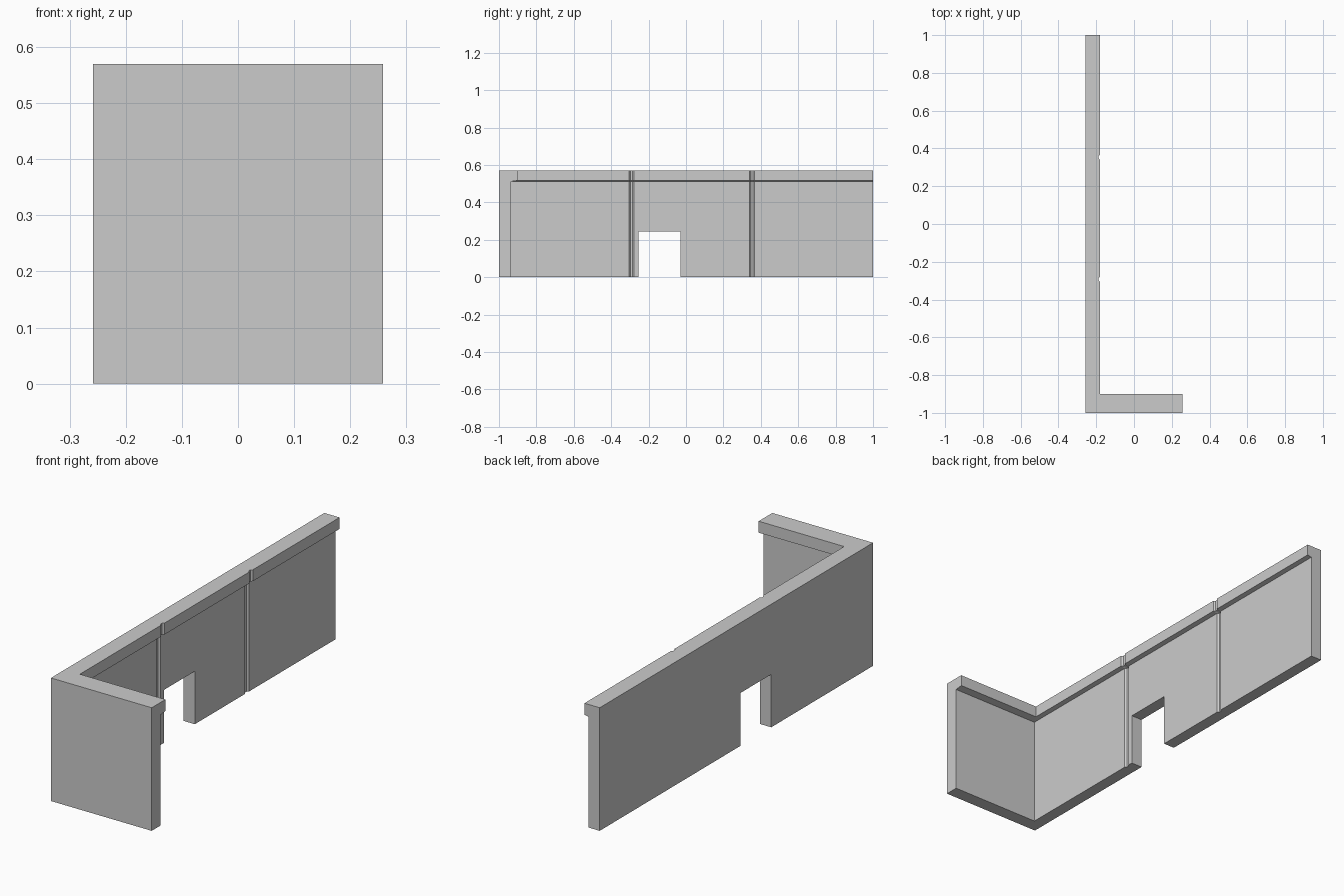
import bpy, bmesh

if "Cube" in bpy.data.objects:
    bpy.data.objects.remove(bpy.data.objects["Cube"])

X0, X1 = -0.258, 0.258
GROOVES = (-0.292, 0.353)      # y positions of the panel joints
DEPTH, OUTER, INNER = 0.008, 0.013, 0.006


def plan(x_in, y_in, z):
    """L-shaped plan at height z, with joint grooves along the inner face."""
    pts = [(X0, -1), (X1, -1), (X1, y_in), (x_in, y_in)]
    for y in GROOVES:
        pts += [(x_in, y - OUTER), (x_in - DEPTH, y - INNER),
                (x_in - DEPTH, y + INNER), (x_in, y + OUTER)]
    pts += [(x_in, 1), (X0, 1)]
    return [(x, y, z) for x, y in pts]


def loft(name, rings):
    """Closed solid through rings that share a point count."""
    bm = bmesh.new()
    loops = [[bm.verts.new(p) for p in ring] for ring in rings]
    n = len(loops[0])
    for a, b in zip(loops, loops[1:]):
        for i in range(n):
            j = (i + 1) % n
            bm.faces.new((a[i], a[j], b[j], b[i]))
    bm.faces.new(loops[0][::-1])
    bm.faces.new(loops[-1])
    bmesh.ops.recalc_face_normals(bm, faces=bm.faces)
    mesh = bpy.data.meshes.new(name)
    bm.to_mesh(mesh)
    bm.free()
    obj = bpy.data.objects.new(name, mesh)
    bpy.context.collection.objects.link(obj)
    return obj


# Corner wall: thin panels below, thicker coping overhanging the inner side
wall = loft("corner_wall", [
    plan(-0.201, -0.936, 0.0),
    plan(-0.201, -0.936, 0.512),
    plan(-0.180, -0.900, 0.517),
    plan(-0.180, -0.900, 0.570),
])

# Doorway opening through the long wall
bpy.ops.mesh.primitive_cube_add(size=1, location=(-0.23, -0.142, 0.072))
cutter = bpy.context.object
cutter.name = "doorway_cutter"
cutter.scale = (0.2, 0.226, 0.346)
cutter.hide_render = True

cut = wall.modifiers.new("doorway", 'BOOLEAN')
cut.operation = 'DIFFERENCE'
cut.solver = 'EXACT'
cut.object = cutter
bpy.context.view_layer.objects.active = wall
bpy.ops.object.modifier_apply(modifier=cut.name)
bpy.data.objects.remove(cutter, do_unlink=True)
